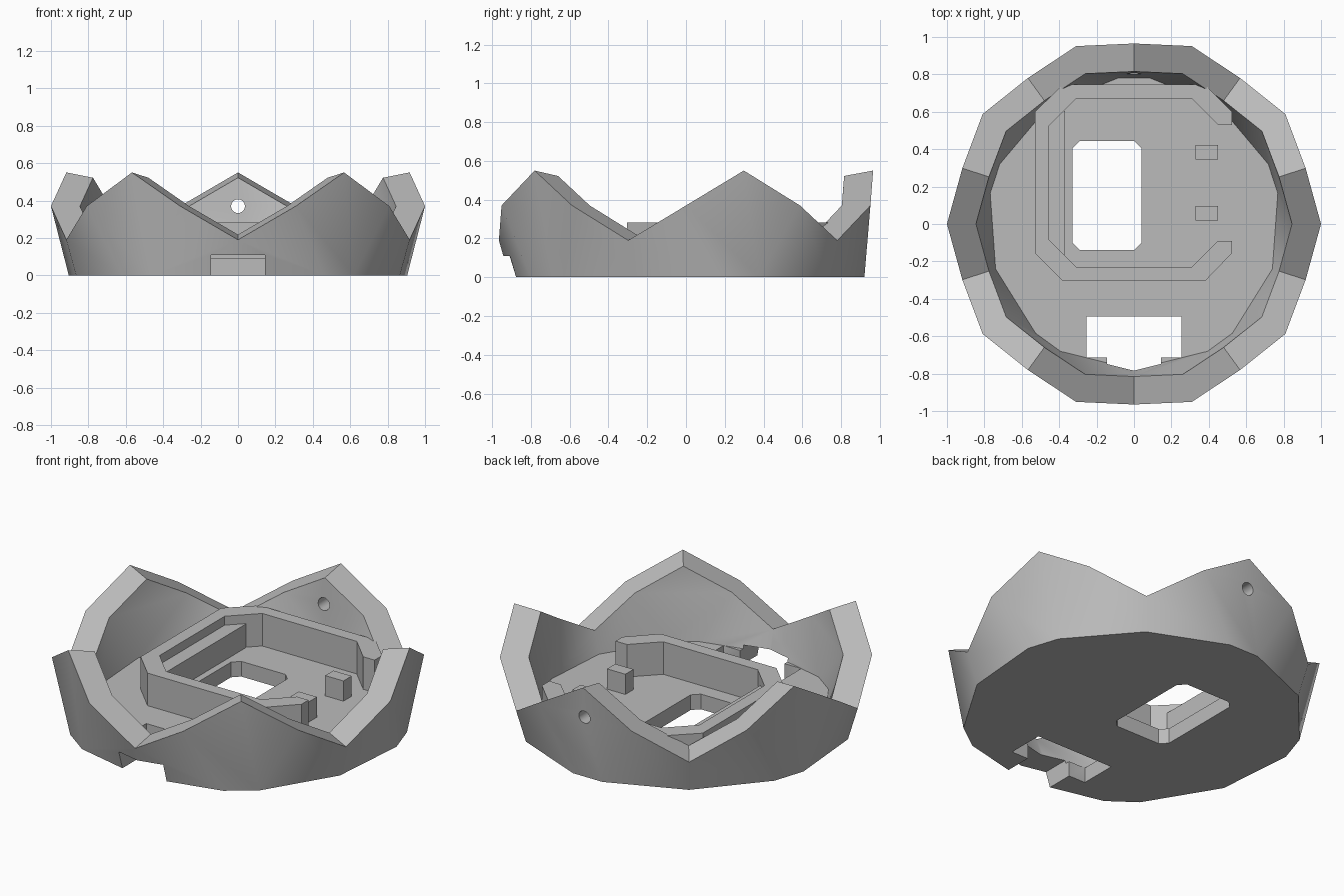
import bpy, bmesh
from math import sin, cos, radians
from mathutils import Vector

if "Cube" in bpy.data.objects:
    bpy.data.objects.remove(bpy.data.objects["Cube"])

grey = bpy.data.materials.new("plain grey")
grey.use_nodes = True
colour = (0.5, 0.5, 0.5, 1)
grey.diffuse_color = colour
grey.node_tree.nodes["Principled BSDF"].inputs["Base Color"].default_value = colour


def finish(name, bm):
    bmesh.ops.recalc_face_normals(bm, faces=bm.faces)
    mesh = bpy.data.meshes.new(name)
    bm.to_mesh(mesh)
    bm.free()
    mesh.materials.append(grey)
    obj = bpy.data.objects.new(name, mesh)
    bpy.context.collection.objects.link(obj)
    return obj


def prism(name, outline, z0, z1):
    """Extrude a flat outline from z0 up to z1."""
    bm = bmesh.new()
    face = bm.faces.new([bm.verts.new((x, y, z0)) for x, y in outline])
    top = bmesh.ops.extrude_face_region(bm, geom=[face])["geom"]
    verts = [v for v in top if isinstance(v, bmesh.types.BMVert)]
    bmesh.ops.translate(bm, verts=verts, vec=(0, 0, z1 - z0))
    return finish(name, bm)


def box(name, x0, x1, y0, y1, z0, z1):
    return prism(name, [(x0, y0), (x1, y0), (x1, y1), (x0, y1)], z0, z1)


def cut(target, cutter):
    cutter.hide_render = True
    mod = target.modifiers.new("cut", "BOOLEAN")
    mod.operation, mod.solver, mod.object = "DIFFERENCE", "EXACT", cutter
    bpy.context.view_layer.objects.active = target
    bpy.ops.object.modifier_apply(modifier=mod.name)
    bpy.data.objects.remove(cutter)


def polar(r, deg, z):
    return Vector((r * cos(radians(deg)), r * sin(radians(deg)), z))


# Bowl: five peaks and five valleys, with an inner skin scaled about the middle
MID = 0.37
FLOOR = 0.09
WALL = 0.845
bm = bmesh.new()


def skin(scale, foot_z, foot_peak, foot_valley):
    """One wall surface; returns its rim and foot loops."""
    rim, foot, panels = [], [], []
    for k in range(5):
        a = 18 + 72 * k
        for r, da, z in ((1, -18, 0), (0.965, 0, 0.18), (1, 18, 0), (0.965, 36, -0.18)):
            rim.append(bm.verts.new(polar(r * scale, a + da, MID + z * scale)))
        for r, da in ((foot_peak, -6), (foot_peak, 6), (foot_valley, 36)):
            foot.append(bm.verts.new(polar(r, a + da, foot_z)))
    for k in range(5):
        i, j = 4 * k, 3 * k
        left, right, tip = foot[j:j + 3]
        bm.faces.new((rim[i], rim[i + 1], rim[i + 2], right, left))
        bm.faces.new((rim[i + 2], rim[i + 3], tip, right))
        bm.faces.new((rim[i + 3], rim[(i + 4) % 20], foot[(j + 3) % 15], tip))
    bm.faces.new(foot)
    return rim


outer = skin(1, 0, 0.925, 0.91)
inner = skin(WALL, FLOOR, 0.786, 0.778)
for i in range(20):
    j = (i + 1) % 20
    bm.faces.new((outer[i], outer[j], inner[j], inner[i]))
bowl = finish("bowl", bm)

# Openings: chamfered floor window, front slot, front doorway, round back hole
c = 0.04
x0, x1, y0, y1 = -0.33, 0.04, -0.14, 0.445
window = [(x0 + c, y0), (x1 - c, y0), (x1, y0 + c), (x1, y1 - c),
          (x1 - c, y1), (x0 + c, y1), (x0, y1 - c), (x0, y0 + c)]
cut(bowl, prism("window_cutter", window, -0.1, 0.2))
s, d = 0.255, 0.145
slot = [(-s, -0.495), (-s, -0.715), (-d, -0.715), (-d, -1.1),
        (d, -1.1), (d, -0.715), (s, -0.715), (s, -0.495)]
cut(bowl, prism("slot_cutter", slot, -0.1, 0.11))
bpy.ops.mesh.primitive_cylinder_add(vertices=24, radius=0.037, depth=0.5,
                                    location=(0, 0.9, MID), rotation=(radians(90), 0, 0))
cut(bowl, bpy.context.object)

bpy.ops.object.select_all(action="DESELECT")
bowl.select_set(True)
bpy.context.view_layer.objects.active = bowl
bpy.ops.object.shade_smooth_by_angle(angle=radians(40))

# Open octagonal tray wall standing on the floor
tray = [(0.525, 0.53), (0.525, 0.6), (0.38, 0.745), (-0.38, 0.745), (-0.53, 0.6),
        (-0.53, -0.155), (-0.38, -0.305), (0.38, -0.305), (0.525, -0.155), (0.525, -0.09),
        (0.45, -0.09), (0.31, -0.23), (-0.31, -0.23), (-0.455, -0.085),
        (-0.455, 0.525), (-0.31, 0.67), (0.31, 0.67), (0.45, 0.53)]
prism("tray_wall", tray, FLOOR - 0.01, 0.283)

# Side ledge and the two posts by the gap
box("tray_ledge", -0.5, -0.37, -0.165, 0.605, FLOOR - 0.01, 0.23)
for name, y in (("front_post", 0.02), ("back_post", 0.345)):
    box(name, 0.33, 0.45, y, y + 0.077, FLOOR - 0.01, 0.21)
